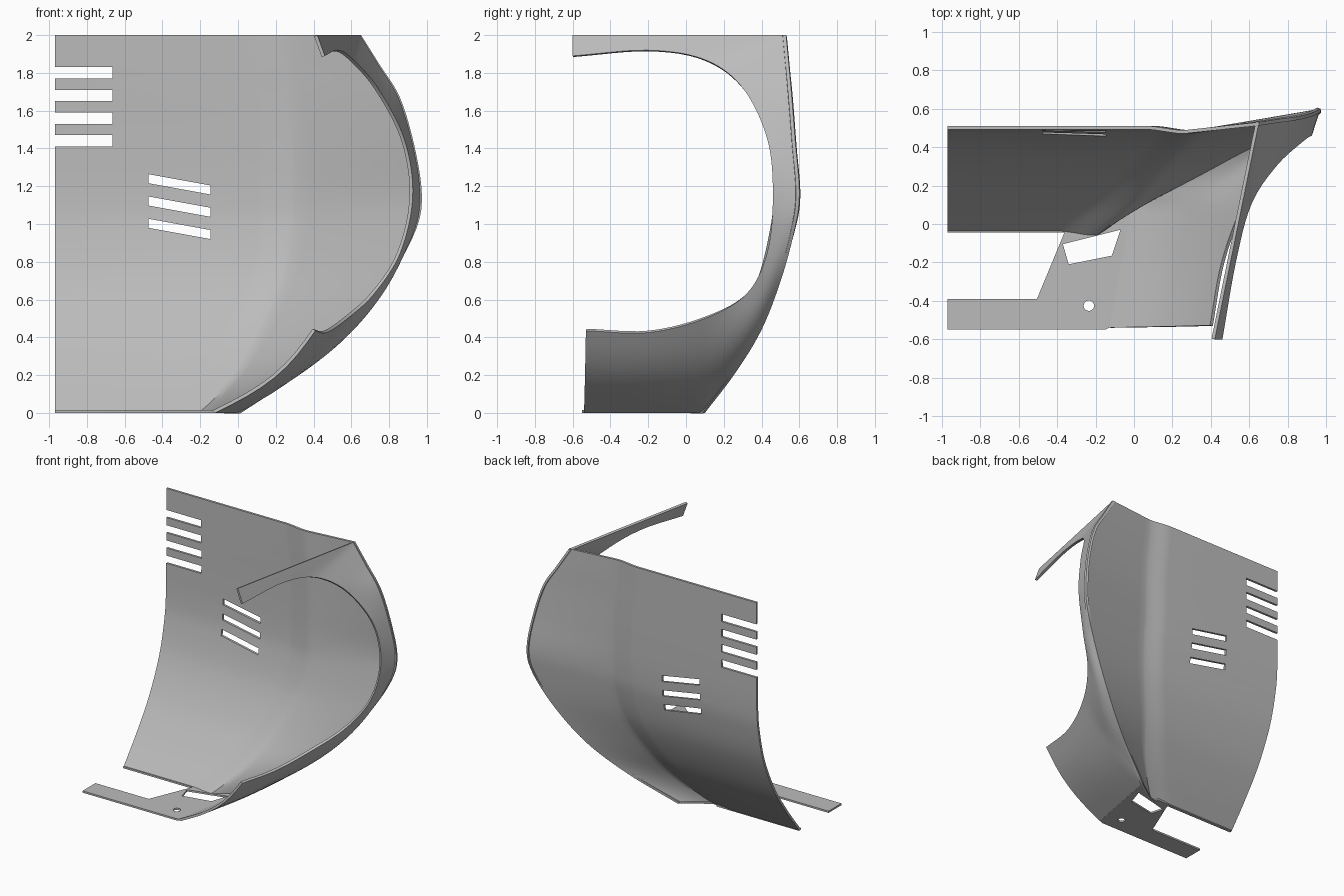
import bpy
import math
from mathutils import Vector

if "Cube" in bpy.data.objects:
    bpy.data.objects.remove(bpy.data.objects["Cube"])

GREY = (0.5, 0.5, 0.5, 1)
mat = bpy.data.materials.new("plain grey")
mat.use_nodes = True
mat.diffuse_color = GREY
mat.node_tree.nodes["Principled BSDF"].inputs["Base Color"].default_value = GREY

THICK = 0.018


def make(name, verts, faces):
    mesh = bpy.data.meshes.new(name)
    mesh.from_pydata(verts, [], faces)
    mesh.materials.append(mat)
    obj = bpy.data.objects.new(name, mesh)
    bpy.context.collection.objects.link(obj)
    return obj


def grid(name, rows):
    """Sheet of quads through equally long rows of points."""
    n = len(rows[0])
    faces = [(i * n + j, i * n + j + 1, (i + 1) * n + j + 1, (i + 1) * n + j)
             for i in range(len(rows) - 1) for j in range(n - 1)]
    return make(name, [p for row in rows for p in row], faces)


def prisms(name, outlines, axis, lo, hi):
    """Straight prisms from flat outlines, extruded along y or z."""
    verts, faces = [], []
    for pts in outlines:
        n, s = len(pts), len(verts)
        area = sum(p[0] * q[1] - q[0] * p[1] for p, q in zip(pts, pts[1:] + pts[:1]))
        pts = pts if (area > 0) == (axis == "z") else pts[::-1]
        for h in (lo, hi):
            verts += [(a, b, h) if axis == "z" else (a, h, b) for a, b in pts]
        faces.append([s + k for k in reversed(range(n))])
        faces.append([s + n + k for k in range(n)])
        faces += [(s + k, s + (k + 1) % n, s + n + (k + 1) % n, s + n + k) for k in range(n)]
    return make(name, verts, faces)


def spline(ctrl, t):
    """Smooth curve through the control points, t counted in points."""
    i = min(int(t), len(ctrl) - 2)
    f = t - i
    p1, p2 = Vector(ctrl[i]), Vector(ctrl[i + 1])
    p0 = Vector(ctrl[i - 1]) if i else p1 * 2 - p2
    p3 = Vector(ctrl[i + 2]) if i + 2 < len(ctrl) else p2 * 2 - p1
    return (p1 * 2 + (p2 - p0) * f + (p0 * 2 - p1 * 5 + p2 * 4 - p3) * f ** 2
            + (p1 * 3 - p0 - p2 * 3 + p3) * f ** 3) * 0.5


def finish(obj, cutter=None, solid=True):
    bpy.ops.object.select_all(action="DESELECT")
    obj.select_set(True)
    bpy.context.view_layer.objects.active = obj
    if solid:
        mod = obj.modifiers.new("thickness", "SOLIDIFY")
        mod.thickness, mod.offset = THICK, -1
        bpy.ops.object.modifier_apply(modifier=mod.name)
    if cutter:
        cutter.hide_render = True
        mod = obj.modifiers.new("cut", "BOOLEAN")
        mod.operation, mod.solver, mod.object = "DIFFERENCE", "EXACT", cutter
        bpy.ops.object.modifier_apply(modifier=mod.name)
        bpy.data.objects.remove(cutter)
    bpy.ops.object.shade_smooth_by_angle(angle=math.radians(35))


# Levels from top to bottom: outer edge x, y, z, then sheet depth and crease x
LEVELS = [(.65, .53, 2, .51, .26), (.75, .545, 1.84, .51, .27),
          (.855, .56, 1.67, .51, .29), (.93, .58, 1.42, .51, .30),
          (.97, .6, 1.16, .505, .30), (.94, .575, .97, .485, .30),
          (.80, .505, .71, .42, .25), (.59, .40, .44, .295, .13),
          (.325, .26, .21, .14, .0), (0, .1, 0, -.025, -.2)]
STEPS = 54
levels = [spline(LEVELS, 9 * k / STEPS) for k in range(STEPS + 1)]
LEFT = -.97

# Main panel: flat sheet, soft crease, then a flare to the outer edge
rows = []
for ex, ey, z, base, crease in levels:
    row = [(LEFT, base, z)]
    for k in range(11):
        f = k / 10
        row.append((crease - .2 * (1 - f), base - .022 * f * f * (3 - 2 * f), z))
    for k in range(1, 11):
        f = k / 10
        row.append((crease + (ex - crease) * f, base - .022 + (ey - base + .022) * f, z))
    rows.append(row)
panel = grid("main_panel", rows)

# Four edge slots and three slanted vents
slots = []
for k in range(4):
    z = 1.41 + .12 * k
    slots.append([(-1.1, z), (-.665, z), (-.665, z + .06), (-1.1, z + .06)])
for k in range(3):
    z = .92 + .118 * k
    slots.append([(-.475, z + .06), (-.145, z), (-.145, z + .048), (-.475, z + .108)])
finish(panel, prisms("slot_cutter", slots, "y", 0.2, 0.8))

# Side wall: ruled from the outer edge to the rim of the round opening
RIM = [(.46, -.6, 1.89), (.53, -.2, 1.92), (.61, .1, 1.87), (.74, .3, 1.72),
       (.88, .43, 1.45), (.925, .46, 1.15), (.86, .43, .85), (.72, .32, .63),
       (.58, .1, .5), (.47, -.2, .425), (.41, -.53, .435)]
top_front, bottom_front = Vector((.42, -.6, 2)), Vector((-.12, -.54, 0))
edge = [v.to_3d() if len(v) == 4 else Vector(v[:3]) for v in levels]
ENDS = 12
pairs = [(top_front.lerp(edge[0], k / ENDS), 2 * k / ENDS, 0) for k in range(ENDS)]
for k, p in enumerate(edge):
    f = k / STEPS
    pairs.append((p, 2 + 6 * f, max(0, 2 * f - 1)))
pairs += [(edge[-1].lerp(bottom_front, k / ENDS), 8 + 2 * k / ENDS, 1)
          for k in range(1, ENDS + 1)]
rows = []
for outer, t, belly in pairs:
    inner = spline(RIM, t)
    rows.append([outer.lerp(inner, j / 8)
                 + Vector((.05, 0, -.03)) * belly * math.sin(math.pi * j / 8)
                 for j in range(9)])
finish(grid("side_wall", rows))

# Bottom plate with a four-sided window and a round hole
outline = [(LEFT, -.55), (-.15, -.55), (-.12, -.535), (0, .1), (-.1, .03),
           (-.2, -.04), (-.36, -.04), (-.505, -.39), (LEFT, -.39)]
plate = prisms("bottom_plate", [outline], "z", 0, .014)
window = [(-.37, -.105), (-.34, -.21), (-.115, -.165), (-.07, -.03)]
hole = [(-.235 + .027 * math.cos(a * math.pi / 12), -.425 + .027 * math.sin(a * math.pi / 12))
        for a in range(24)]
finish(plate, prisms("hole_cutter", [window, hole], "z", -.1, .1), solid=False)

# Narrow lip along the foot of the panel
lip = prisms("bottom_lip", [[(LEFT, -.045), (-.25, -.045), (-.25, -.02), (LEFT, -.02)]],
             "z", 0, .014)
finish(lip, solid=False)
